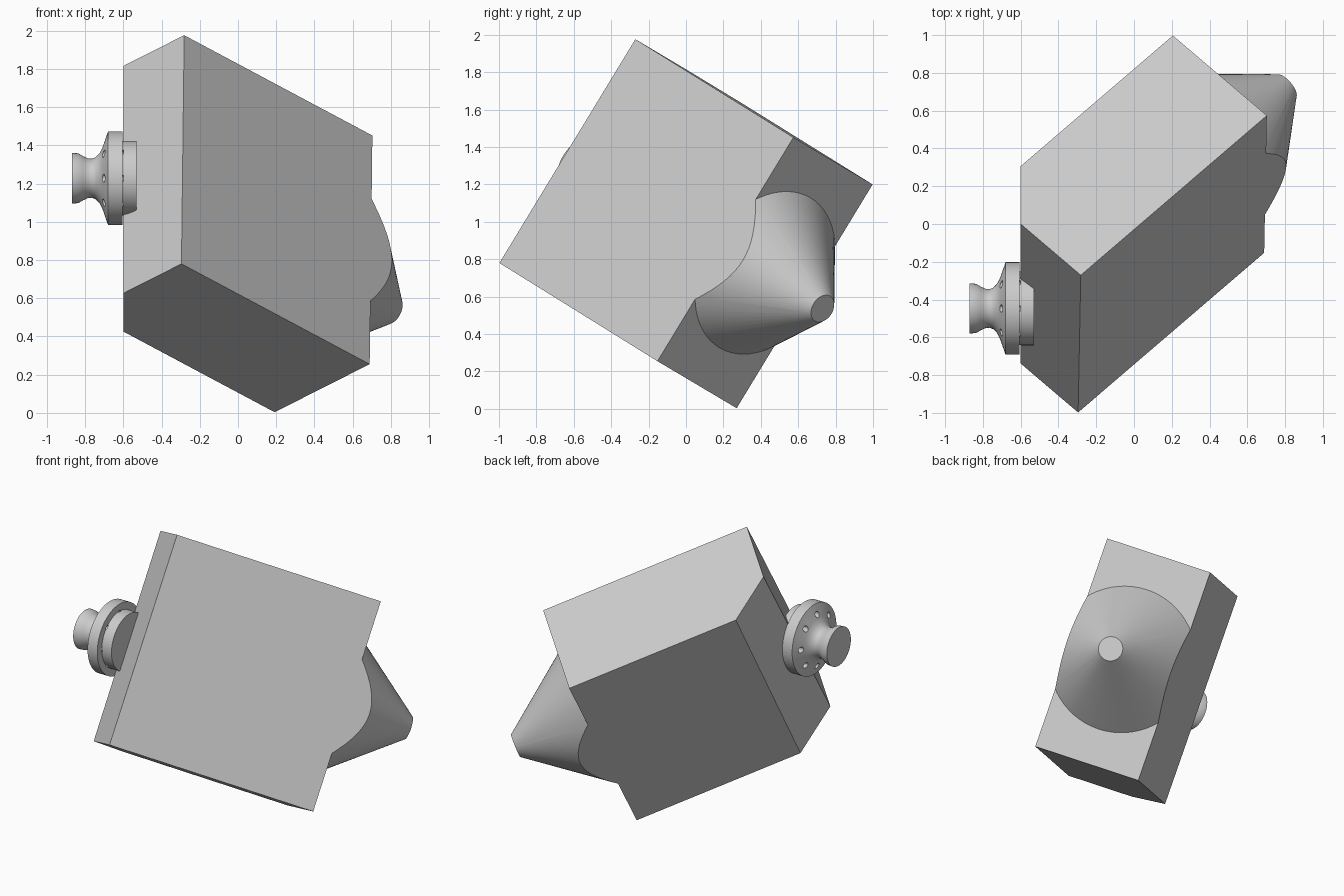
import bpy, bmesh, math
from mathutils import Matrix, Vector

if "Cube" in bpy.data.objects:
    bpy.data.objects.remove(bpy.data.objects["Cube"], do_unlink=True)

# Tilted frame shared by the body and the cone
U = Vector((0.985, 0.845, -0.525)).normalized()
W = Vector((0.015, 0.73, 1.2))
W = (W - U * W.dot(U)).normalized()
V = W.cross(U)
CENTER = Vector((-0.045, 0, 0.99))
SIZE, THICK = 1.4, 0.7
FRAME = Matrix.Translation(CENTER) @ Matrix((U, V, W)).transposed().to_4x4()


def make_object(name, bm):
    bmesh.ops.recalc_face_normals(bm, faces=bm.faces[:])
    mesh = bpy.data.meshes.new(name)
    bm.to_mesh(mesh)
    bm.free()
    obj = bpy.data.objects.new(name, mesh)
    bpy.context.collection.objects.link(obj)
    return obj


def clip(bm, point, normal):
    """Remove everything on the normal side of a plane and cap the cut."""
    geom = bm.verts[:] + bm.edges[:] + bm.faces[:]
    bmesh.ops.bisect_plane(bm, geom=geom, plane_co=point, plane_no=normal,
                           clear_outer=True)
    rim = [e for e in bm.edges if e.is_boundary]
    bmesh.ops.holes_fill(bm, edges=rim, sides=0)


def smooth(obj, angle):
    bpy.ops.object.select_all(action='DESELECT')
    obj.select_set(True)
    bpy.context.view_layer.objects.active = obj
    bpy.ops.object.shade_smooth_by_angle(angle=math.radians(angle))


# Body: square slab with one vertical trimmed side
bm = bmesh.new()
bmesh.ops.create_cube(bm, size=1)
bmesh.ops.scale(bm, vec=(SIZE, THICK, SIZE), verts=bm.verts)
bm.transform(FRAME)
clip(bm, Vector((-0.6, 0, 0)), Vector((-1, 0, 0)))
make_object("body", bm)

# Cone: truncated, trimmed flush with both slab sides
HEIGHT = 0.51
bm = bmesh.new()
bmesh.ops.create_cone(bm, cap_ends=True, segments=64, radius1=0.469,
                      radius2=0.078, depth=HEIGHT)
bm.transform(Matrix.Translation((SIZE / 2 + HEIGHT / 2, 0, 0))
             @ Matrix.Rotation(math.pi / 2, 4, 'Y'))
for side in (-1, 1):
    clip(bm, Vector((0, side * THICK / 2, 0)), Vector((0, side, 0)))
bm.transform(FRAME)
smooth(make_object("cone", bm), 30)

# Flange: lathed profile of (x, radius) along the x axis
AXIS = Vector((0, -0.447, 1.228))
profile = [(-0.87, 0), (-0.87, 0.133), (-0.835, 0.13), (-0.81, 0.115),
           (-0.785, 0.104), (-0.765, 0.102), (-0.745, 0.11), (-0.725, 0.13),
           (-0.71, 0.16), (-0.68, 0.245), (-0.605, 0.245), (-0.605, 0.195),
           (-0.53, 0.195), (-0.53, 0)]
bm = bmesh.new()
verts = [bm.verts.new((x, 0, r)) for x, r in profile]
edges = [bm.edges.new(pair) for pair in zip(verts, verts[1:])]
bmesh.ops.spin(bm, geom=verts + edges, cent=(0, 0, 0), axis=(1, 0, 0),
               angle=math.tau, steps=64)
bmesh.ops.remove_doubles(bm, verts=bm.verts, dist=0.0001)
bmesh.ops.translate(bm, vec=AXIS, verts=bm.verts)
flange = make_object("flange", bm)

# Bolt holes: ring of cylinders cut from the flange
HOLES = 8
bm = bmesh.new()
for i in range(HOLES):
    place = (Matrix.Translation(AXIS)
             @ Matrix.Rotation(math.tau * i / HOLES, 4, 'X')
             @ Matrix.Translation((-0.675, 0, 0.18))
             @ Matrix.Rotation(math.pi / 2, 4, 'Y'))
    bmesh.ops.create_cone(bm, cap_ends=True, segments=16, radius1=0.02,
                          radius2=0.02, depth=0.15, matrix=place)
cutter = make_object("bolt_hole_cutter", bm)
cutter.hide_render = True

smooth(flange, 30)
cut = flange.modifiers.new("bolt_holes", 'BOOLEAN')
cut.operation = 'DIFFERENCE'
cut.object = cutter
bpy.ops.object.modifier_apply(modifier=cut.name)
bpy.data.objects.remove(cutter, do_unlink=True)
smooth(flange, 30)
